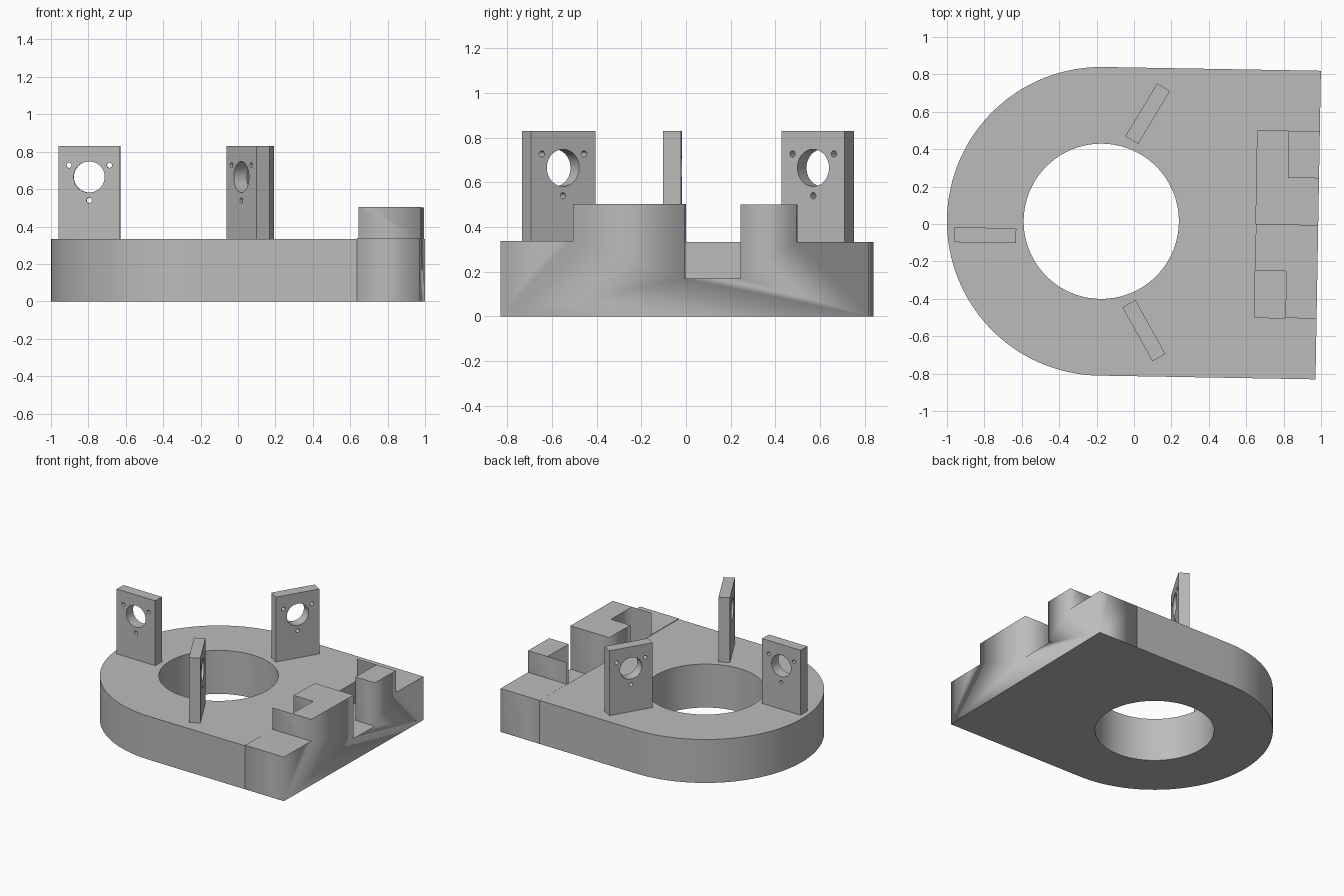
import bpy, bmesh, math
from mathutils import Matrix

if "Cube" in bpy.data.objects:
    bpy.data.objects.remove(bpy.data.objects["Cube"])

TILT = math.radians(-1)                      # whole part sits turned by one degree
FRAME = Matrix.Translation((-0.175, 0.0145, 0)) @ Matrix.Rotation(TILT, 4, 'Z')
R, HOLE, SEAM, END = 0.825, 0.415, 0.827, 1.16
TOP, FLOOR, PEG = 0.333, 0.167, 0.5

grey = bpy.data.materials.new("plain_grey")
grey.diffuse_color = (0.5, 0.5, 0.5, 1)
grey.use_nodes = True
grey.node_tree.nodes["Principled BSDF"].inputs["Base Color"].default_value = grey.diffuse_color


def arc(cx, cy, r, a0=0, a1=360, n=64):
    """Points on an arc; a full circle leaves out the repeated end point."""
    last = n if a1 - a0 >= 360 else n + 1
    angles = [math.radians(a0 + (a1 - a0) * i / n) for i in range(last)]
    return [(cx + r * math.cos(a), cy + r * math.sin(a)) for a in angles]


def rect(x0, y0, x1, y1):
    return [(x0, y0), (x1, y0), (x1, y1), (x0, y1)]


def prism(name, loops, z0, z1, matrix=FRAME):
    """Extrude an outline (first loop) with holes (other loops) from z0 to z1."""
    curve = bpy.data.curves.new(name + "_profile", 'CURVE')
    curve.dimensions, curve.fill_mode = '2D', 'BOTH'
    curve.extrude = (z1 - z0) / 2
    for loop in loops:
        spline = curve.splines.new('POLY')
        spline.points.add(len(loop) - 1)
        for p, (x, y) in zip(spline.points, loop):
            p.co = (x, y, 0, 1)
        spline.use_cyclic_u = True
    temp = bpy.data.objects.new("profile", curve)
    bpy.context.collection.objects.link(temp)
    graph = bpy.context.evaluated_depsgraph_get()
    mesh = bpy.data.meshes.new_from_object(temp.evaluated_get(graph))
    bpy.data.objects.remove(temp)
    bm = bmesh.new()
    bm.from_mesh(mesh)
    bmesh.ops.remove_doubles(bm, verts=bm.verts, dist=1e-5)
    bmesh.ops.transform(bm, matrix=matrix @ Matrix.Translation((0, 0, (z0 + z1) / 2)), verts=bm.verts)
    bmesh.ops.recalc_face_normals(bm, faces=bm.faces)
    bm.to_mesh(mesh)
    bm.free()
    mesh.name = name
    mesh.materials.clear()
    mesh.materials.append(grey)
    obj = bpy.data.objects.new(name, mesh)
    bpy.context.collection.objects.link(obj)
    return obj


def smooth(obj):
    bpy.ops.object.select_all(action='DESELECT')
    obj.select_set(True)
    bpy.context.view_layer.objects.active = obj
    bpy.ops.object.shade_smooth_by_angle(angle=math.radians(30))


# Round-ended base with the large bore
outline = arc(0, 0, R, 90, 270, 64) + [(SEAM, -R), (SEAM, R)]
smooth(prism("base", [outline, arc(0, 0, HOLE, n=96)], 0, TOP))

# Connector end: solid block with the lands and sockets cut out
connector = prism("connector", [rect(SEAM, -R, END, R)], 0, PEG)
mid, a, b = (SEAM + END) / 2, SEAM - 0.1, END + 0.1
socket = [(a, 0), (b, 0), (b, 0.25), (mid, 0.25), (mid, 0.5), (a, 0.5)]
cutters = [
    prism("land_cutter_front", [rect(a, -1, b, -0.5)], TOP, 0.7),
    prism("land_cutter_back", [rect(a, 0.5, b, 1)], TOP, 0.7),
    prism("square_socket_cutter", [rect(a, -0.5, mid, -0.25)], FLOOR, 0.7),
    prism("corner_socket_cutter", [socket], FLOOR, 0.7),
]
for cutter in cutters:
    mod = connector.modifiers.new(cutter.name, 'BOOLEAN')
    mod.operation, mod.solver, mod.object = 'DIFFERENCE', 'EXACT', cutter
graph = bpy.context.evaluated_depsgraph_get()
cut = bpy.data.meshes.new_from_object(connector.evaluated_get(graph))
connector.modifiers.clear()
connector.data = cut
for cutter in cutters:
    bpy.data.objects.remove(cutter)
# The connector rises very slightly towards the front
for v in cut.vertices:
    if v.co.z > 0.01:
        v.co.z += 0.0025 * (1 - v.co.y / 0.83)

# Three upright mounting plates, each with a bore and three screw holes
W, T, CZ = 0.33, 0.08, 0.665
holes = [arc(0, CZ, 0.083, n=48)]
holes += [arc(0.125 * math.cos(math.radians(d)), CZ + 0.125 * math.sin(math.radians(d)), 0.014, n=20)
          for d in (30, 150, 270)]
for name, x, y, deg in (("left_plate", -0.795, -0.06, -1),
                        ("back_plate", 0.073, 0.59, 59),
                        ("front_plate", 0.053, -0.57, -61)):
    place = (Matrix.Translation((x, y, 0)) @ Matrix.Rotation(math.radians(deg), 4, 'Z')
             @ Matrix.Rotation(math.radians(90), 4, 'X'))
    smooth(prism(name, [rect(-W / 2, TOP, W / 2, 0.83)] + holes, -T / 2, T / 2, place))
